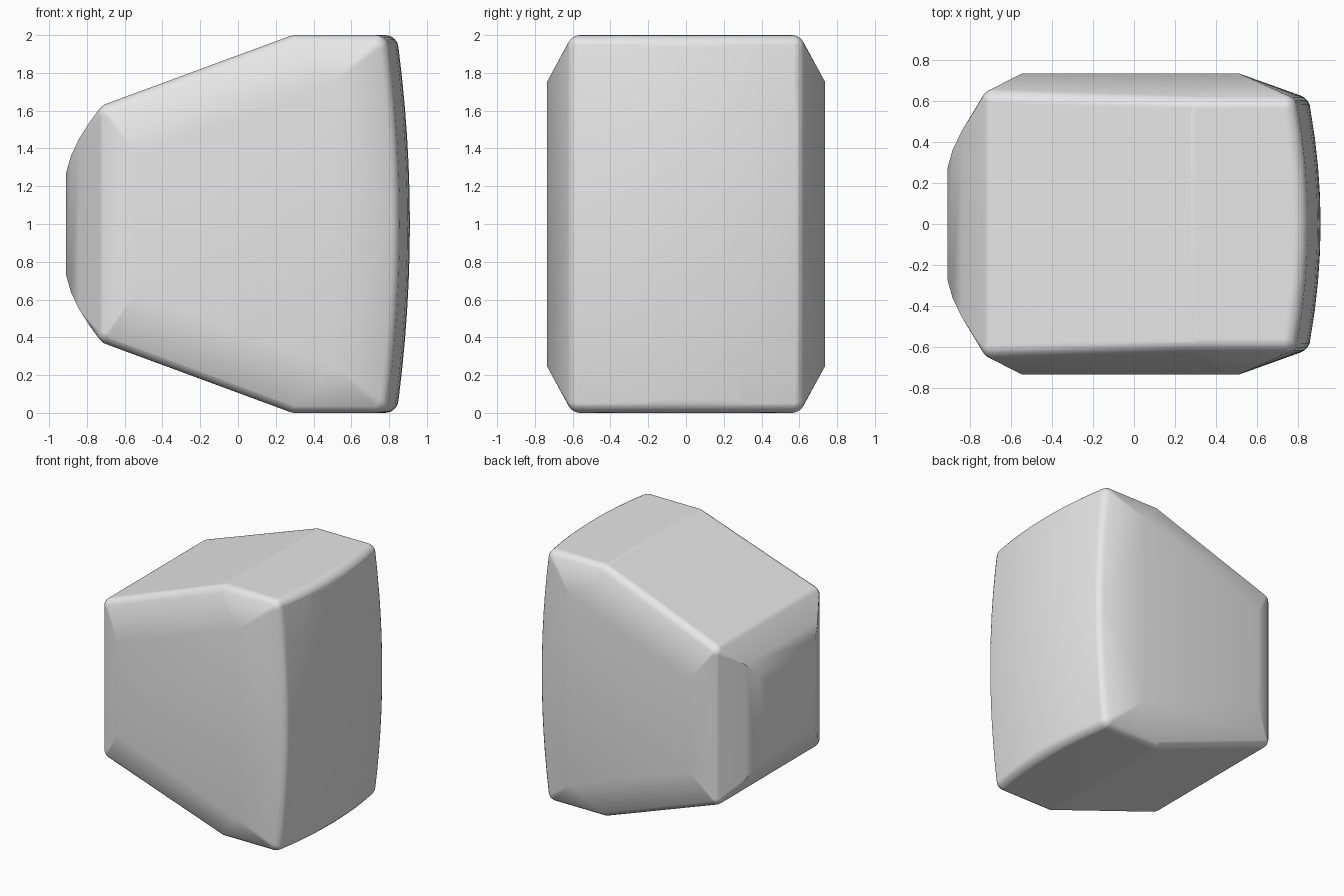
import bpy, bmesh, math
from mathutils import Vector, Matrix

cube = bpy.data.objects.get("Cube")
if cube:
    bpy.data.objects.remove(cube, do_unlink=True)

R = 0.07        # rounding radius of the soft edges
MID = 1.0       # height of the horizontal mirror plane

bm = bmesh.new()


def mirrored(x, y, z):
    """The point and its mirror images across y and the mid height."""
    return {(x, sy * y, MID + sz * z) for sy in (-1, 1) for sz in (-1, 1)}


def sharp(x, y, z):
    for p in mirrored(x, y, z):
        bm.verts.new(p)


def soft(x, y, z):
    for p in mirrored(x, y, z):
        bmesh.ops.create_icosphere(bm, subdivisions=3, radius=R,
                                   matrix=Matrix.Translation(Vector(p)))


# flat front and back panels
sharp(-0.545, 0.735, 0.37)
sharp(0.51, 0.735, 0.755)

# soft corners of the tapered body
soft(-0.676, 0.59, 0.57)
soft(0.30, 0.56, 0.93)

# wide domed end, rounded along its rim
NY, NZ = 4, 6
for i in range(NY + 1):
    for j in range(NZ + 1):
        u, v = i / NY, j / NZ
        x = 0.84 - 0.05 * u * u - 0.06 * v * v
        if i == NY or j == NZ:
            soft(x, 0.56 * u, 0.93 * v)
        else:
            sharp(x + R, 0.56 * u, 0.93 * v)

# narrow pillow end with a flat centre
for r, x in ((0.27, -0.91), (0.36, -0.885), (0.45, -0.842), (0.54, -0.785)):
    sharp(x, r, r)

# shrink wrap everything into one convex shell
hull = bmesh.ops.convex_hull(bm, input=bm.verts[:])
spare = {g for k in ("geom_interior", "geom_unused") for g in hull[k]
         if isinstance(g, bmesh.types.BMVert)}
bmesh.ops.delete(bm, geom=list(spare), context='VERTS')
shell = {g for g in hull["geom"] if isinstance(g, bmesh.types.BMFace) and g.is_valid}
inner = [f for f in bm.faces if f not in shell]
bmesh.ops.delete(bm, geom=inner, context='FACES')
loose = [v for v in bm.verts if not v.link_faces]
bmesh.ops.delete(bm, geom=loose, context='VERTS')
bmesh.ops.dissolve_limit(bm, angle_limit=math.radians(0.5),
                         verts=bm.verts[:], edges=bm.edges[:])
bmesh.ops.recalc_face_normals(bm, faces=bm.faces[:])

mesh = bpy.data.meshes.new("rounded_block")
bm.to_mesh(mesh)
bm.free()
block = bpy.data.objects.new("rounded_block", mesh)
bpy.context.collection.objects.link(block)

# plain grey surface
grey = bpy.data.materials.new("light_grey")
grey.use_nodes = True
colour = (0.8, 0.8, 0.8, 1)
grey.diffuse_color = colour
grey.node_tree.nodes["Principled BSDF"].inputs["Base Color"].default_value = colour
mesh.materials.append(grey)

# smooth shading that keeps the panels flat
bpy.ops.object.select_all(action='DESELECT')
block.select_set(True)
bpy.context.view_layer.objects.active = block
bpy.ops.object.shade_smooth_by_angle(angle=math.radians(30))
weighted = block.modifiers.new("flat_panels", 'WEIGHTED_NORMAL')
weighted.keep_sharp = True
